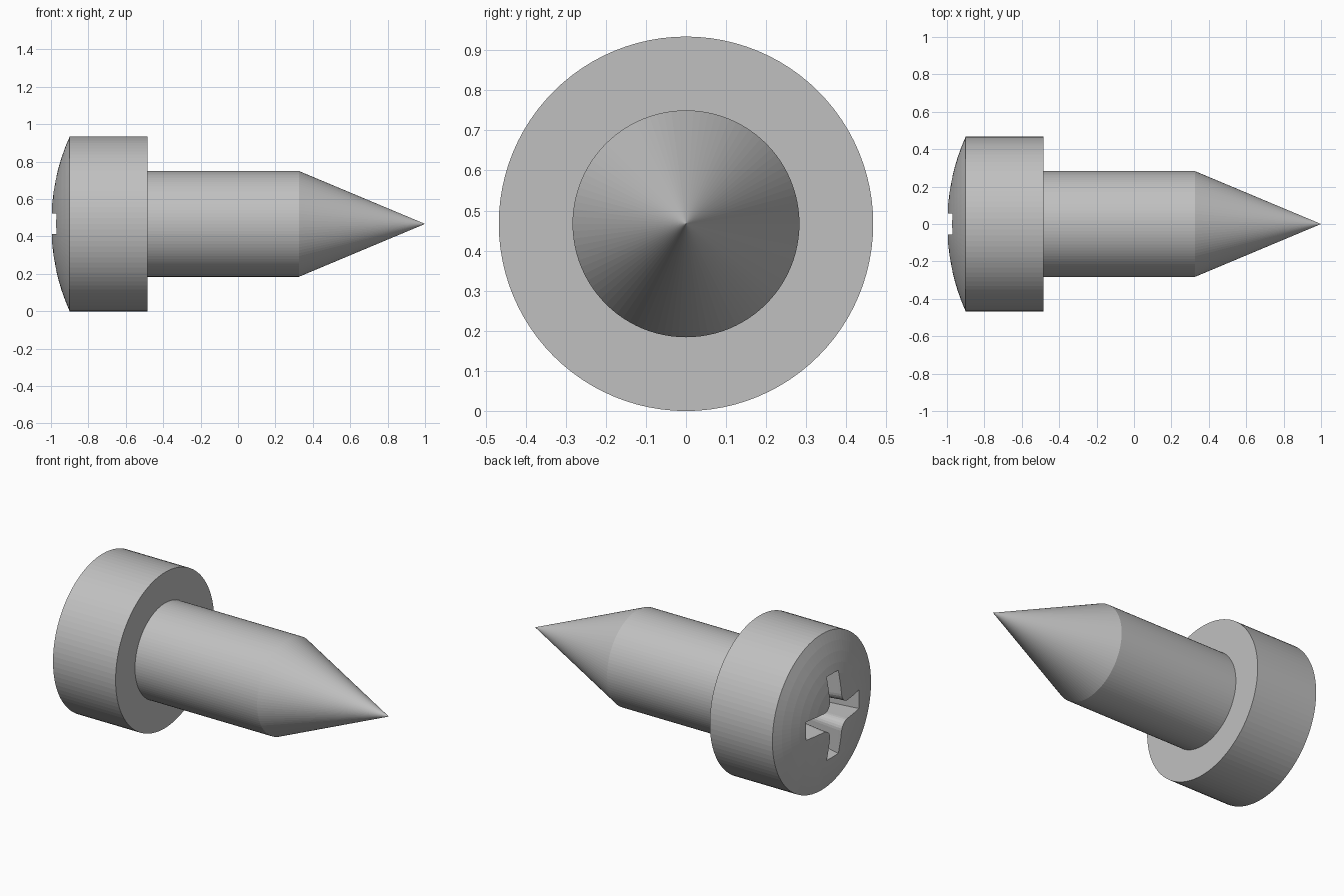
import bpy, bmesh, math

if "Cube" in bpy.data.objects:
    bpy.data.objects.remove(bpy.data.objects["Cube"])

CZ = 0.467          # height of the screw axis
SEG = 96            # sides around the axis
HEAD_R, SHANK_R = 0.467, 0.283

steel = bpy.data.materials.new("steel grey")
steel.diffuse_color = (0.53, 0.53, 0.53, 1)
steel.use_nodes = True
steel.node_tree.nodes["Principled BSDF"].inputs["Base Color"].default_value = steel.diffuse_color


def make_object(name, bm):
    bmesh.ops.recalc_face_normals(bm, faces=bm.faces)
    mesh = bpy.data.meshes.new(name)
    bm.to_mesh(mesh)
    bm.free()
    mesh.materials.append(steel)
    obj = bpy.data.objects.new(name, mesh)
    bpy.context.collection.objects.link(obj)
    return obj


def lathe(name, profile):
    """Revolve (x, radius) points round the screw axis; both ends are poles."""
    bm = bmesh.new()
    rings = []
    for x, r in profile:
        if r < 1e-6:
            rings.append([bm.verts.new((x, 0, CZ))] * SEG)
        else:
            angles = [2 * math.pi * i / SEG for i in range(SEG)]
            rings.append([bm.verts.new((x, r * math.cos(a), CZ + r * math.sin(a)))
                          for a in angles])
    for a, b in zip(rings, rings[1:]):
        for i in range(SEG):
            j = (i + 1) % SEG
            bm.faces.new(dict.fromkeys((a[i], a[j], b[j], b[i])))
    return make_object(name, bm)


# Screw: domed head, straight shank and pointed tip
sag = 0.1
dome_r = (HEAD_R ** 2 + sag ** 2) / (2 * sag)
sweep = math.asin(HEAD_R / dome_r)
dome = [(-1 + dome_r * (1 - math.cos(sweep * k / 8)), dome_r * math.sin(sweep * k / 8))
        for k in range(9)]
screw = lathe("screw", dome + [(-0.485, HEAD_R), (-0.485, SHANK_R),
                               (0.325, SHANK_R), (1.0, 0)])

# Cross-shaped drive recess with filleted inner corners, tapering inwards
half, reach = 0.055, 0.25
quarter = [(reach, half)]
for k in range(7):
    a = math.radians(270 - 15 * k)
    quarter.append((2 * half + half * math.cos(a), 2 * half + half * math.sin(a)))
quarter.append((half, reach))
outline = []
for q in range(4):
    c, s = round(math.cos(q * math.pi / 2)), round(math.sin(q * math.pi / 2))
    outline += [(c * y - s * z, s * y + c * z) for y, z in quarter]

bm = bmesh.new()
loops = [[bm.verts.new((x, y * f, CZ + z * f)) for y, z in outline]
         for x, f in ((-1.1, 1.0), (-0.97, 1.0), (-0.72, 0.75))]
bm.faces.new(loops[0])
bm.faces.new(loops[-1])
for a, b in zip(loops, loops[1:]):
    for i in range(len(a)):
        j = (i + 1) % len(a)
        bm.faces.new((a[i], a[j], b[j], b[i]))
cutter = make_object("recess_cutter", bm)
cutter.hide_render = True

# Cut the recess into the head and drop the cutter
cut = screw.modifiers.new("drive recess", 'BOOLEAN')
cut.operation = 'DIFFERENCE'
cut.solver = 'EXACT'
cut.object = cutter
bpy.context.view_layer.objects.active = screw
screw.select_set(True)
bpy.ops.object.modifier_apply(modifier=cut.name)
bpy.data.objects.remove(cutter)
